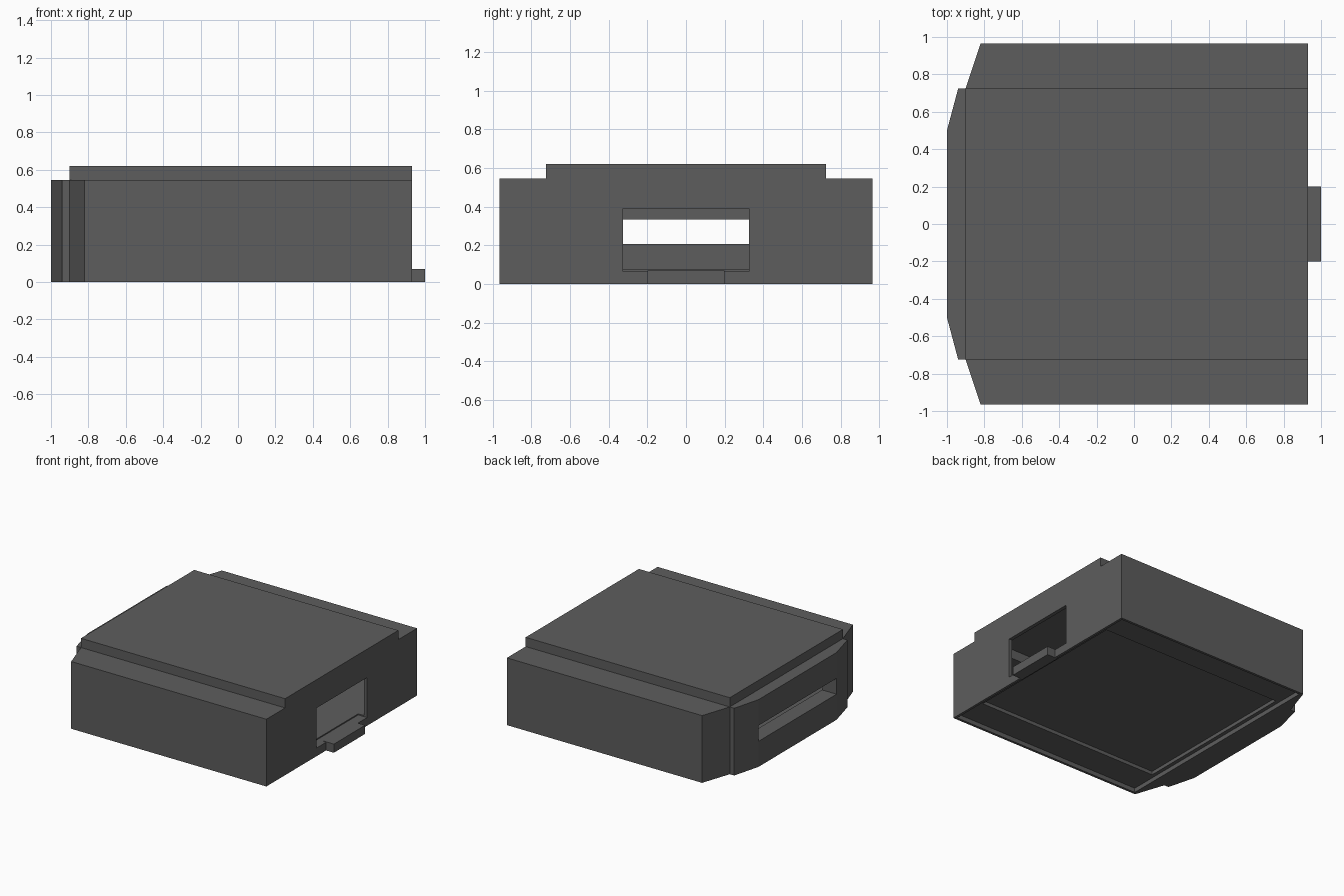
import bpy, bmesh

if "Cube" in bpy.data.objects:
    bpy.data.objects.remove(bpy.data.objects["Cube"])

grey = bpy.data.materials.new("dark grey plastic")
grey.diffuse_color = (0.11, 0.11, 0.11, 1)
grey.use_nodes = True
grey.node_tree.nodes["Principled BSDF"].inputs["Base Color"].default_value = grey.diffuse_color


def prism(name, outline, z0, z1):
    """Extrude a flat outline from z0 up to z1."""
    bm = bmesh.new()
    base = bm.faces.new([bm.verts.new((x, y, z0)) for x, y in outline])
    top = bmesh.ops.extrude_face_region(bm, geom=[base])["geom"]
    for v in top:
        if isinstance(v, bmesh.types.BMVert):
            v.co.z = z1
    bmesh.ops.recalc_face_normals(bm, faces=bm.faces)
    mesh = bpy.data.meshes.new(name)
    bm.to_mesh(mesh)
    bm.free()
    mesh.materials.append(grey)
    ob = bpy.data.objects.new(name, mesh)
    bpy.context.collection.objects.link(ob)
    return ob


def box(name, x0, x1, y, z0, z1):
    """Box symmetric about y = 0."""
    return prism(name, [(x0, -y), (x1, -y), (x1, y), (x0, y)], z0, z1)


def combine(target, tool, operation):
    """Boolean the tool into the target, then discard the tool."""
    mod = target.modifiers.new("boolean", "BOOLEAN")
    mod.operation, mod.object, mod.solver = operation, tool, "EXACT"
    bpy.context.view_layer.objects.active = target
    bpy.ops.object.modifier_apply(modifier=mod.name)
    bpy.data.objects.remove(tool)


def mirrored(half):
    return half + [(x, -y) for x, y in reversed(half)]


# outer case with angled corners and a stepped end panel
case = prism("case", mirrored([(0.93, 0.965), (-0.82, 0.965), (-0.90, 0.725),
                               (-0.94, 0.725), (-1.0, 0.5)]), 0, 0.545)
# raised lid on top
combine(case, box("lid", -0.90, 0.93, 0.725, 0.5, 0.62), "UNION")

# hollow interior, also under the lid
cavity = prism("cavity", mirrored([(0.90, 0.935), (-0.80, 0.935), (-0.87, 0.70)]), 0.075, 0.515)
combine(cavity, box("lid_cavity", -0.87, 0.90, 0.695, 0.4, 0.59), "UNION")
combine(case, cavity, "DIFFERENCE")

# socket opening on the right and long slot on the left
combine(case, box("socket_opening", 0.85, 1.1, 0.325, 0.066, 0.39), "DIFFERENCE")
combine(case, box("slot_opening", -1.1, -0.84, 0.5, 0.207, 0.335), "DIFFERENCE")

# stepped recess in the underside
combine(case, box("base_recess", -0.80, 0.91, 0.945, -0.1, 0.035), "DIFFERENCE")
combine(case, box("base_pocket", -0.77, 0.86, 0.71, -0.1, 0.063), "DIFFERENCE")

# small tab below the socket
box("tab", 0.905, 1.0, 0.2, 0, 0.07)
